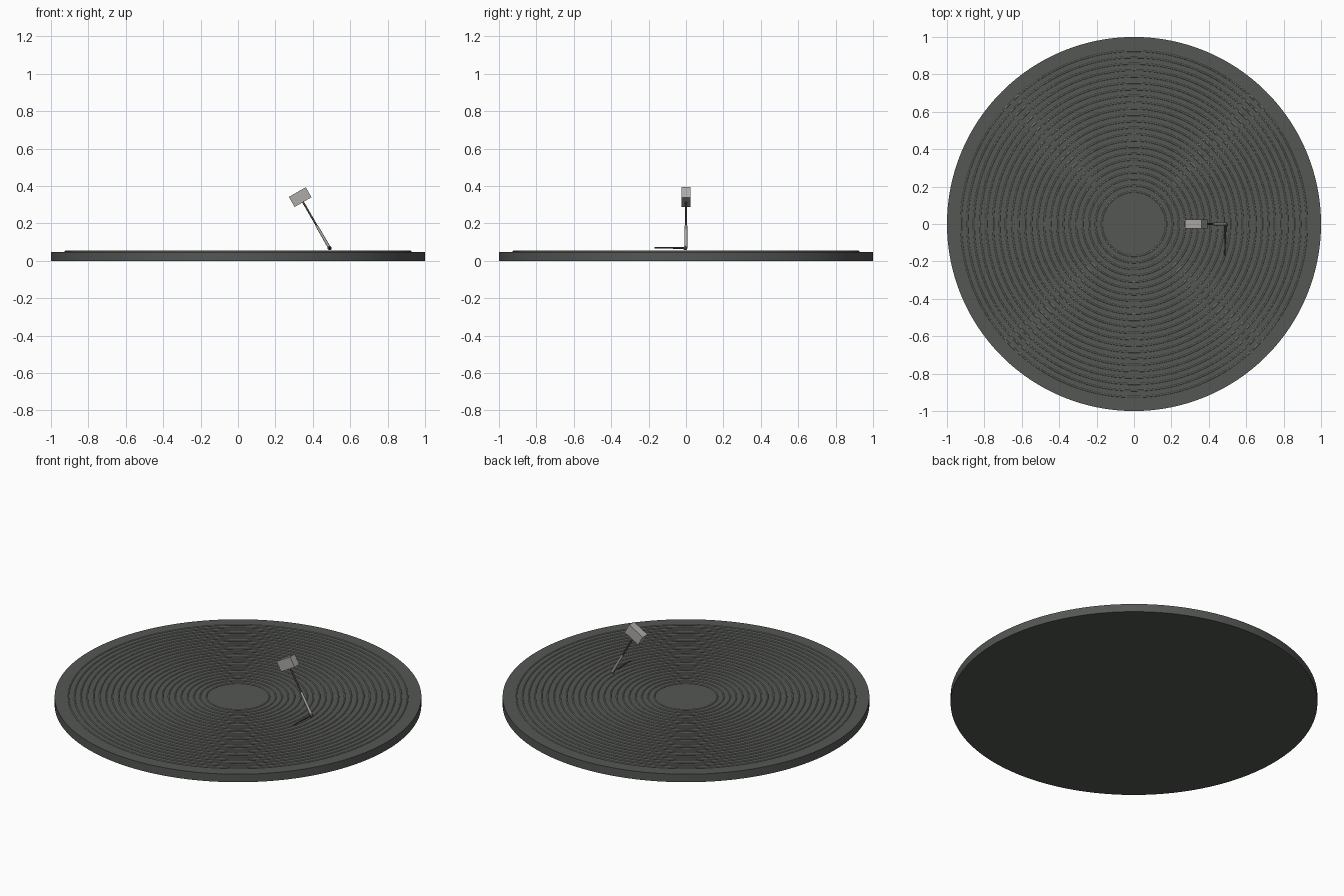
import bpy
import math
from mathutils import Vector

cube = bpy.data.objects.get("Cube")
if cube:
    bpy.data.objects.remove(cube, do_unlink=True)


def make_material(name, rgb):
    mat = bpy.data.materials.new(name)
    mat.use_nodes = True
    color = (*rgb, 1.0)
    mat.diffuse_color = color
    mat.node_tree.nodes["Principled BSDF"].inputs["Base Color"].default_value = color
    return mat


charcoal = make_material("charcoal", (0.088, 0.095, 0.088))
silver = make_material("ring grey", (0.28, 0.28, 0.26))
warm_grey = make_material("warm grey", (0.42, 0.40, 0.39))
dark_metal = make_material("dark metal", (0.07, 0.07, 0.07))


def finish(name, mat, smooth=True):
    obj = bpy.context.object
    obj.name = name
    obj.data.materials.append(mat)
    if smooth:
        bpy.ops.object.shade_smooth_by_angle(angle=math.radians(40))
    return obj


def rod(name, start, end, r_start, r_end, mat):
    """Tapered round bar between two points."""
    start, end = Vector(start), Vector(end)
    axis = end - start
    bpy.ops.mesh.primitive_cone_add(vertices=16, radius1=r_start, radius2=r_end,
                                    depth=axis.length, location=(start + end) / 2,
                                    rotation=axis.to_track_quat("Z", "Y").to_euler())
    return finish(name, mat)


# Flat round platter
thickness = 0.048
bpy.ops.mesh.primitive_cylinder_add(vertices=128, radius=1, depth=thickness,
                                    location=(0, 0, thickness / 2))
finish("platter", charcoal)

# Concentric raised rings
ring_count = 23
inner, outer = 0.172, 0.925
for i in range(ring_count):
    radius = inner + (outer - inner) * i / (ring_count - 1)
    bpy.ops.mesh.primitive_torus_add(major_segments=96, minor_segments=8,
                                     major_radius=radius, minor_radius=0.004,
                                     location=(0, 0, thickness + 0.002))
    finish(f"ring_{i + 1}", silver)

# Leaning arm: thicker lower sleeve and thin upper rod
pivot = Vector((0.49, 0, 0.068))
tilt = math.radians(30)
lean = Vector((-math.sin(tilt), 0, math.cos(tilt)))
sleeve_top = pivot + lean * 0.14
rod("arm_sleeve", pivot, sleeve_top, 0.008, 0.007, warm_grey)
rod("arm_rod", sleeve_top, pivot + lean * 0.29, 0.005, 0.005, dark_metal)

# Pivot ball and thin needle lying forward
bpy.ops.mesh.primitive_uv_sphere_add(segments=16, ring_count=10, radius=0.011,
                                     location=pivot + Vector((0, -0.004, 0)))
finish("pivot_ball", dark_metal)
rod("needle", pivot, (0.485, -0.168, 0.07), 0.005, 0.003, dark_metal)

# Block head on the end of the arm
bpy.ops.mesh.primitive_cube_add(size=1, location=pivot + lean * 0.315,
                                rotation=(0, -tilt, 0))
head = finish("head_block", warm_grey, smooth=False)
head.scale = (0.104, 0.046, 0.062)
